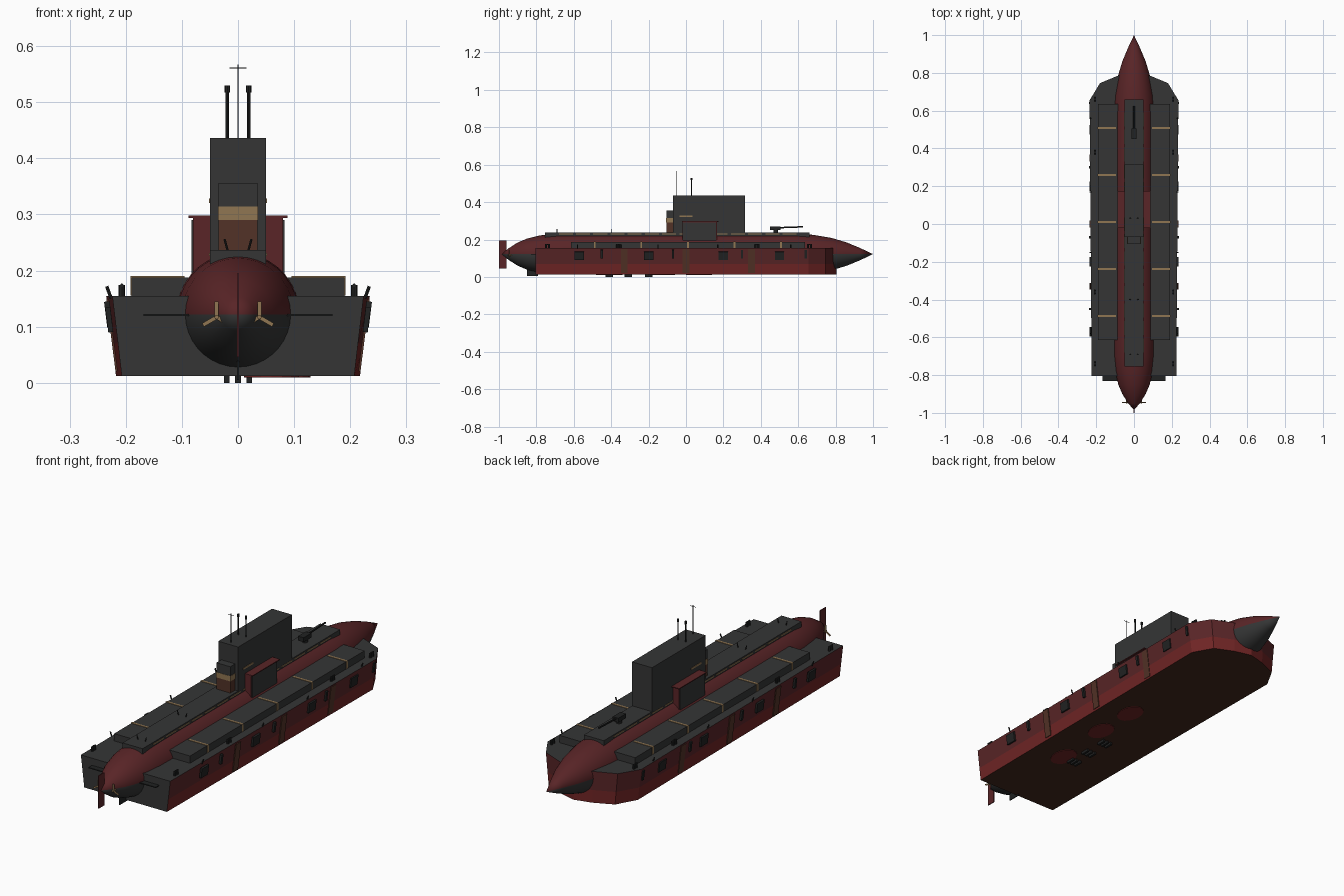
import bpy, bmesh, math
from mathutils import Vector

if "Cube" in bpy.data.objects:
    bpy.data.objects.remove(bpy.data.objects["Cube"])


def material(name, rgb):
    m = bpy.data.materials.new(name)
    m.use_nodes = True
    m.diffuse_color = (*rgb, 1)
    node = m.node_tree.nodes["Principled BSDF"]
    node.inputs["Base Color"].default_value = (*rgb, 1)
    node.inputs["Roughness"].default_value = 0.8
    return m


GREY = material("charcoal grey", (0.035, 0.036, 0.036))
MAROON = material("maroon", (0.10, 0.018, 0.02))
RED = material("keel red", (0.16, 0.018, 0.018))
BROWN = material("rust brown", (0.085, 0.032, 0.02))
UMBER = material("dark umber", (0.055, 0.02, 0.012))
GOLD = material("dull gold", (0.28, 0.18, 0.085))
BLACK = material("fitting black", (0.015, 0.016, 0.016))


def finish(name, bm, mats):
    bmesh.ops.recalc_face_normals(bm, faces=bm.faces)
    me = bpy.data.meshes.new(name)
    bm.to_mesh(me)
    bm.free()
    for m in mats:
        me.materials.append(m)
    ob = bpy.data.objects.new(name, me)
    bpy.context.collection.objects.link(ob)
    return ob


def box(name, x, y, z, mat, rot=(0, 0, 0)):
    """Box from (low, high) ranges."""
    bm = bmesh.new()
    bmesh.ops.create_cube(bm, size=1)
    ob = finish(name, bm, [mat])
    ob.location = [(a + b) / 2 for a, b in (x, y, z)]
    ob.scale = [b - a for a, b in (x, y, z)]
    ob.rotation_euler = rot
    return ob


def rod(name, p, q, r, mat, sides=8):
    """Cylinder between two points."""
    p, q = Vector(p), Vector(q)
    bm = bmesh.new()
    bmesh.ops.create_cone(bm, cap_ends=True, segments=sides, radius1=r,
                          radius2=r, depth=(q - p).length)
    ob = finish(name, bm, [mat])
    ob.location = (p + q) / 2
    ob.rotation_euler = (q - p).to_track_quat("Z", "Y").to_euler()
    return ob


def span(s, a, b):
    return tuple(sorted((s * a, s * b)))


SIDES = (("left", 1), ("right", -1))

# Pressure hull: lathed along y, maroon above the waterline, grey below
profile = [(-0.985, 0.0), (-0.95, 0.03), (-0.9, 0.062), (-0.85, 0.083), (-0.78, 0.1),
           (-0.7, 0.108), (-0.6, 0.11), (0.58, 0.11), (0.68, 0.103), (0.78, 0.086),
           (0.86, 0.062), (0.93, 0.033), (1.0, 0.0)]
N = 36
bm = bmesh.new()
rings = []
for y, r in profile:
    if r == 0:
        rings.append([bm.verts.new((0, y, 0.122))] * N)
    else:
        rings.append([bm.verts.new((r * math.cos(math.tau * i / N), y,
                                    0.122 + r * math.sin(math.tau * i / N)))
                      for i in range(N)])
for a, b in zip(rings, rings[1:]):
    for i in range(N):
        j = (i + 1) % N
        f = bm.faces.new(list(dict.fromkeys((a[i], a[j], b[j], b[i]))))
        f.material_index = 0 if f.calc_center_median().z > 0.122 else 1
        f.smooth = True
finish("pressure_hull", bm, [MAROON, GREY])

# Outer hull: stacked outline, narrowing towards the keel
half = [(0.224, -0.805), (0.235, 0.655), (0.18, 0.746), (0.085, 0.785)]
outline = half + [(0, 0.805)] + [(-x, y) for x, y in reversed(half)]
bm = bmesh.new()
levels = [[bm.verts.new((x * k, y, z)) for x, y in outline]
          for z, k in ((0.012, 0.925), (0.07, 0.955), (0.155, 1.0))]
for n, (a, b) in enumerate(zip(levels, levels[1:])):
    for i in range(len(a)):
        j = (i + 1) % len(a)
        f = bm.faces.new((a[i], a[j], b[j], b[i]))
        f.material_index = 1 if i == len(a) - 1 else (2, 0)[n]
bm.faces.new(levels[-1]).material_index = 1
bm.faces.new(levels[0]).material_index = 3
finish("outer_hull", bm, [MAROON, GREY, RED, UMBER])

# Upper casing with gold drain slots
box("upper_casing", (-0.05, 0.05), (-0.755, 0.66), (0.19, 0.237), GREY)
for side, s in SIDES:
    for n in range(14):
        y = -0.68 + 0.092 * n
        box(f"drain_slot_{side}", span(s, 0.047, 0.052), (y, y + 0.075),
            (0.226, 0.231), GOLD)

# Side deck boxes with gold seams
for side, s in SIDES:
    box(f"deck_box_{side}", span(s, 0.085, 0.19), (-0.615, 0.635), (0.15, 0.188), GREY)
    for n in range(5):
        y = 0.01 + 0.249 * (n - 2)
        box(f"deck_seam_{side}", span(s, 0.095, 0.192), (y - 0.005, y + 0.005),
            (0.156, 0.19), GOLD)

# Sail, stepped aft cabin and side sponsons
box("sail", (-0.05, 0.05), (-0.07, 0.315), (0.2, 0.436), GREY)
box("cabin_base", (-0.035, 0.035), (-0.105, -0.06), (0.22, 0.29), BROWN)
box("cabin_band", (-0.036, 0.036), (-0.106, -0.06), (0.29, 0.314), GOLD)
box("cabin_top", (-0.035, 0.035), (-0.105, -0.06), (0.314, 0.356), GREY)
for side, s in SIDES:
    box(f"sponson_{side}", span(s, 0.045, 0.08), (-0.02, 0.165), (0.18, 0.295), MAROON)
    box(f"sponson_lid_{side}", span(s, 0.045, 0.088), (-0.022, 0.175),
        (0.294, 0.298), MAROON)
    box(f"sponson_panel_{side}", span(s, 0.079, 0.083), (-0.016, 0.16),
        (0.19, 0.29), GREY)
    box(f"sail_strip_{side}", span(s, 0.047, 0.052), (-0.035, 0.035),
        (0.32, 0.328), GOLD)

# Masts and aerial
for side, s in SIDES:
    x = 0.019 * s
    rod(f"mast_{side}", (x, 0.03, 0.43), (x, 0.03, 0.525), 0.003, BLACK)
    rod(f"mast_head_{side}", (x, 0.03, 0.517), (x, 0.03, 0.53), 0.005, BLACK)
rod("aerial", (0, -0.05, 0.43), (0, -0.05, 0.567), 0.0012, BLACK)
rod("aerial_bar", (-0.015, -0.05, 0.561), (0.015, -0.05, 0.561), 0.001, BLACK)

# Deck gun
rod("gun_pedestal", (0, 0.48, 0.235), (0, 0.48, 0.255), 0.012, BLACK, 12)
box("gun_body", (-0.014, 0.014), (0.45, 0.505), (0.25, 0.27), BLACK)
rod("gun_barrel", (0, 0.49, 0.263), (0, 0.625, 0.268), 0.004, BLACK)

# Rudder, stern planes and lower fins
box("rudder", (-0.002, 0.002), (-1.0, -0.96), (0.046, 0.195), MAROON)
box("keel_fin", (-0.002, 0.002), (-0.85, -0.79), (0.005, 0.04), BLACK)
for side, s in SIDES:
    box(f"stern_plane_{side}", span(s, 0.06, 0.168), (-0.83, -0.78),
        (0.119, 0.123), BLACK)
    # Three-bladed propeller
    hub = Vector((0.038 * s, -0.945, 0.117))
    rod(f"propeller_shaft_{side}", hub + Vector((0, -0.006, 0)),
        hub + Vector((0, 0.07, 0)), 0.004, GOLD)
    for n in range(3):
        a = math.tau * n / 3
        d = Vector((math.sin(a) * s, 0, math.cos(a)))
        c = hub + d * 0.014
        box(f"propeller_blade_{side}", (c.x - 0.0035, c.x + 0.0035),
            (c.y - 0.0015, c.y + 0.0015), (c.z - 0.014, c.z + 0.014), GOLD,
            (0, a * s, 0))

# Bollards, edge posts, and fittings on the flanks
lean = math.atan2(0.018, 0.143)
for side, s in SIDES:
    for y in (-0.74, -0.36, 0.38, 0.66):
        for dy in (-0.008, 0.008):
            rod(f"bollard_{side}", (0.207 * s, y + dy, 0.15),
                (0.207 * s, y + dy, 0.174), 0.006, BLACK)
        rod(f"bollard_cap_{side}", (0.207 * s, y - 0.014, 0.174),
            (0.207 * s, y + 0.014, 0.174), 0.003, BLACK)
    for y in (-0.58, -0.15, 0.17, 0.56):
        rod(f"edge_post_{side}", (0.226 * s, y, 0.15), (0.234 * s, y, 0.172),
            0.003, BLACK)
    for y in (-0.33, 0.0, 0.35):
        box(f"rust_streak_{side}", span(s, 0.2225, 0.2265), (y - 0.018, y + 0.018),
            (0.02, 0.15), BROWN, (0, lean * s, 0))
    for y in (-0.57, -0.2, 0.2, 0.5):
        box(f"flank_hatch_{side}", span(s, 0.225, 0.234), (y - 0.025, y + 0.025),
            (0.09, 0.135), BLACK, (0, lean * s, 0))
    for y in (-0.45, -0.07, 0.3, 0.64):
        box(f"fender_{side}", span(s, 0.226, 0.236), (y - 0.006, y + 0.006),
            (0.1, 0.145), BLACK, (0, lean * s, 0))

# Casing cleats
for y in (-0.69, -0.4):
    for side, s in SIDES:
        rod(f"cleat_{side}", (0.018 * s, y, 0.234), (0.024 * s, y, 0.256), 0.002, BLACK)

# Keel patches and sensor studs under the bottom
for x, y in ((0.06, -0.41), (0.08, -0.13), (0.08, 0.07)):
    bm = bmesh.new()
    bmesh.ops.create_cone(bm, cap_ends=True, segments=16, radius1=0.07,
                          radius2=0.07, depth=0.004)
    patch = finish("keel_patch", bm, [RED])
    patch.location, patch.scale = (x, y, 0.0115), (0.7, 1.0, 1.0)
for y in (-0.41, -0.31, -0.2):
    for x in (-0.02, 0.0, 0.02):
        box("keel_stud", (x - 0.005, x + 0.005), (y - 0.02, y + 0.02),
            (0.0, 0.014), BLACK)
